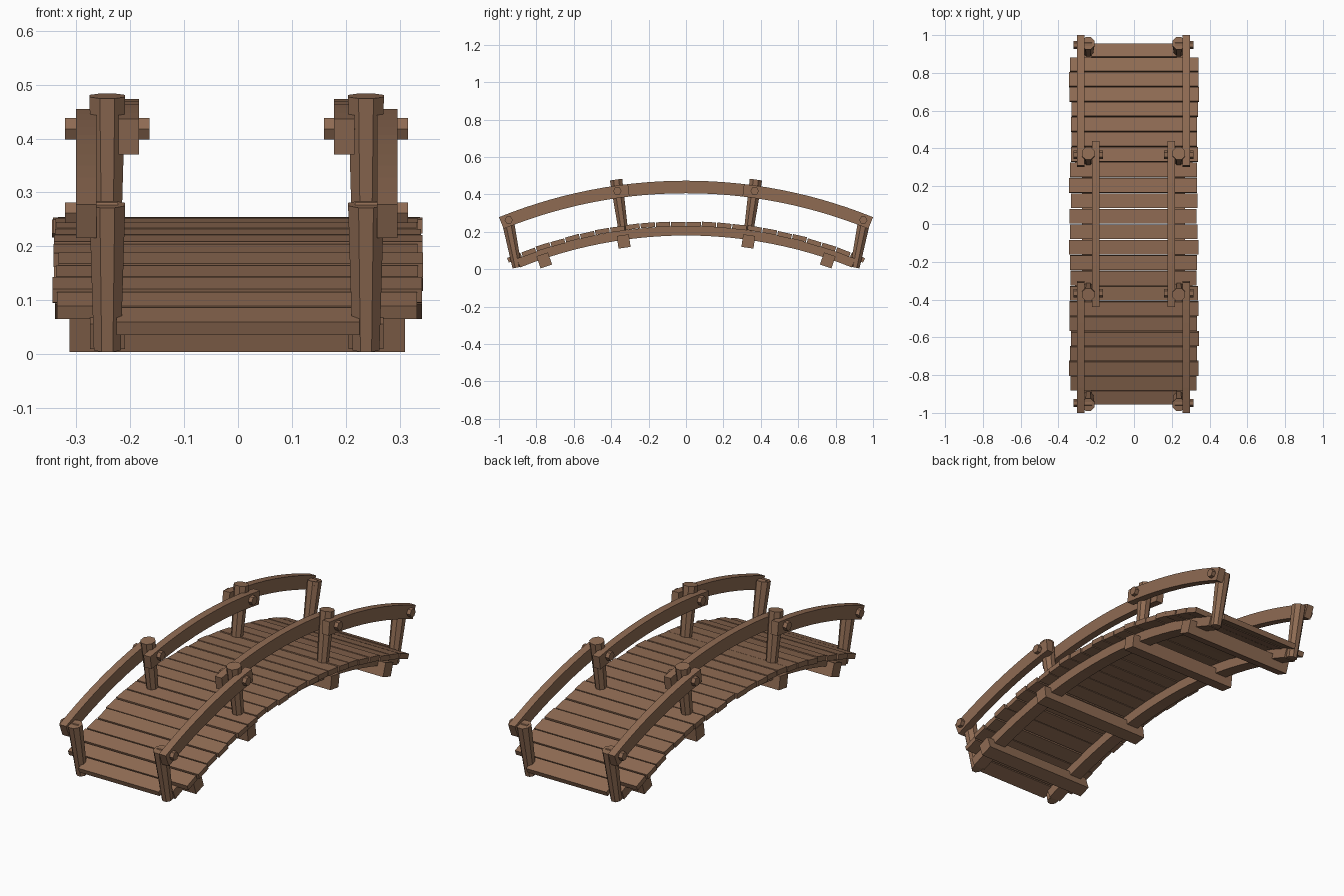
import bpy, bmesh, math, random
from mathutils import Matrix, Vector

random.seed(4)
if "Cube" in bpy.data.objects:
    bpy.data.objects.remove(bpy.data.objects["Cube"], do_unlink=True)

wood = bpy.data.materials.new("brown_wood")
wood.use_nodes = True
colour = (0.274, 0.147, 0.086, 1)
wood.diffuse_color = colour
wood.node_tree.nodes["Principled BSDF"].inputs["Base Color"].default_value = colour

CX = -0.0025            # centre line of the frame
DECK_R, DECK_TOP = 2.44, 0.256
RAIL_R, RAIL_TOP = 2.66, 0.473
POST_X = 0.24


def finish(bm, name):
    bmesh.ops.recalc_face_normals(bm, faces=bm.faces)
    mesh = bpy.data.meshes.new(name)
    bm.to_mesh(mesh)
    bm.free()
    mesh.materials.append(wood)
    obj = bpy.data.objects.new(name, mesh)
    bpy.context.collection.objects.link(obj)
    return obj


def arc_beam(name, x, width, radius, top, depth, y0, y1, steps):
    """Curved beam following a circular arch, with radial end cuts."""
    bm = bmesh.new()
    a0, a1 = math.asin(y0 / radius), math.asin(y1 / radius)
    rings = []
    for i in range(steps + 1):
        a = a0 + (a1 - a0) * i / steps
        ring = []
        for side, r in ((-1, radius), (1, radius), (1, radius - depth), (-1, radius - depth)):
            ring.append(bm.verts.new((x + side * width / 2, r * math.sin(a),
                                      top - radius + r * math.cos(a))))
        rings.append(ring)
    for p, q in zip(rings, rings[1:]):
        for k in range(4):
            bm.faces.new((p[k], p[(k + 1) % 4], q[(k + 1) % 4], q[k]))
    bm.faces.new(rings[0])
    bm.faces.new(rings[-1])
    return finish(bm, name)


def arch_box(name, x0, x1, angle, top_offset, length, height, tilt=0):
    """Box laid across the arch at an angle from its crown."""
    r = DECK_R + top_offset - height / 2
    place = Matrix.Translation(((x0 + x1) / 2, r * math.sin(angle),
                                DECK_TOP - DECK_R + r * math.cos(angle)))
    bm = bmesh.new()
    bmesh.ops.create_cube(bm, size=1, matrix=place @ Matrix.Rotation(-angle + tilt, 4, 'X')
                          @ Matrix.Diagonal((x1 - x0, length, height, 1)))
    return finish(bm, name)


def rod(name, start, end, r0, r1, sides):
    """Tapered flat-sided rod between two points."""
    start, end = Vector(start), Vector(end)
    axis = end - start
    place = Matrix.Translation((start + end) / 2) @ axis.to_track_quat('Z', 'Y').to_matrix().to_4x4()
    bm = bmesh.new()
    bmesh.ops.create_cone(bm, cap_ends=True, segments=sides, radius1=r0, radius2=r1,
                          depth=axis.length, matrix=place @ Matrix.Rotation(math.pi / sides, 4, 'Z'))
    return finish(bm, name)


# Deck planks, slightly uneven in length and tilt
count = 24
half = math.asin(0.96 / DECK_R)
step = 2 * half / count
for i in range(count):
    angle = -half + step * (i + 0.5)
    if i in (0, count - 1):
        left, right = -0.225, 0.225
    else:
        left = -random.uniform(0.33, 0.345)
        right = random.uniform(0.33, 0.344)
    arch_box(f"deck_plank_{i + 1}", left, right, angle, random.uniform(-0.003, 0.001),
             step * DECK_R - 0.006, 0.026, random.uniform(-0.03, 0.03))

# Cross beams under the deck
for y in (-0.785, -0.345, 0.345, 0.785):
    arch_box("cross_beam", -0.313, 0.31, math.asin(y / DECK_R), -0.05, 0.065, 0.068)

for side, label in ((-1, "right"), (1, "left")):
    x = CX + side * POST_X
    # Curved stringer carrying the planks
    arc_beam(label + "_stringer", x, 0.065, DECK_R, DECK_TOP - 0.026, 0.05, -0.905, 0.905, 24)
    # Handrail in three overlapping lengths
    arc_beam(label + "_middle_rail", x - side * 0.04, 0.038, RAIL_R, RAIL_TOP, 0.067, -0.44, 0.44, 12)
    for end, place in ((-1, "front"), (1, "back")):
        y0, y1 = sorted((end * 0.31, end * 1.0))
        arc_beam(f"{label}_{place}_rail", x + side * 0.039, 0.038,
                 RAIL_R, RAIL_TOP, 0.067, y0, y1, 10)
        # Leaning posts
        rod(f"{label}_{place}_end_post", (x, end * 0.903, 0.009), (x, end * 0.957, 0.278),
            0.027, 0.036, 8)
        rod(f"{label}_{place}_middle_post", (x, end * 0.333, 0.19), (x, end * 0.374, 0.479),
            0.027, 0.036, 8)
        # Pegs pinning the rails to the posts
        rod(f"{label}_{place}_end_peg", (x - side * 0.02, end * 0.948, 0.262),
            (x + side * 0.078, end * 0.948, 0.262), 0.022, 0.022, 6)
        rod(f"{label}_{place}_middle_peg", (x - side * 0.078, end * 0.367, 0.418),
            (x + side * 0.078, end * 0.367, 0.418), 0.023, 0.023, 6)
